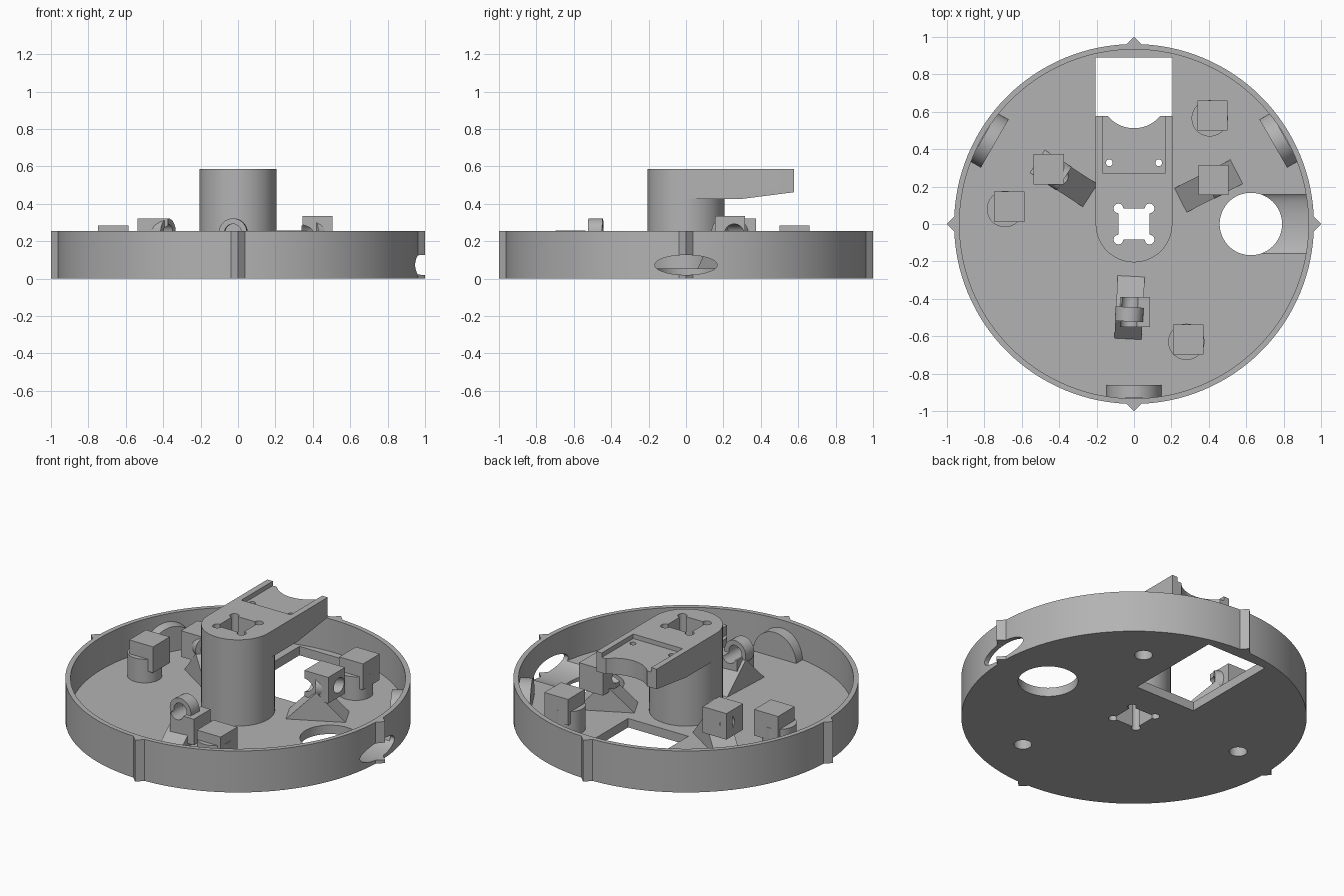
import bpy, bmesh, math
from mathutils import Matrix, Vector

if "Cube" in bpy.data.objects:
    bpy.data.objects.remove(bpy.data.objects["Cube"])

grey = bpy.data.materials.new("plain grey")
grey.diffuse_color = (0.45, 0.45, 0.45, 1)
grey.use_nodes = True
grey.node_tree.nodes["Principled BSDF"].inputs["Base Color"].default_value = grey.diffuse_color
FLOOR, TOP = 0.055, 0.255
ARM_TOP = 0.585


def finish(bm, name, matrix=None):
    bmesh.ops.recalc_face_normals(bm, faces=bm.faces)
    if matrix is not None:
        bm.transform(matrix)
    me = bpy.data.meshes.new(name)
    bm.to_mesh(me)
    bm.free()
    me.materials.append(grey)
    ob = bpy.data.objects.new(name, me)
    bpy.context.collection.objects.link(ob)
    return ob


def box(name, x0, x1, y0, y1, z0, z1):
    bm = bmesh.new()
    bmesh.ops.create_cube(bm, size=1)
    m = Matrix.Translation(((x0 + x1) / 2, (y0 + y1) / 2, (z0 + z1) / 2))
    return finish(bm, name, m @ Matrix.Diagonal((x1 - x0, y1 - y0, z1 - z0, 1)))


def cyl(name, x, y, r, z0, z1, n=48, matrix=None):
    bm = bmesh.new()
    bmesh.ops.create_cone(bm, cap_ends=True, segments=n, radius1=r, radius2=r, depth=z1 - z0)
    bm.transform(Matrix.Translation((x, y, (z0 + z1) / 2)))
    return finish(bm, name, matrix)


def prism(name, pts, width, matrix=None):
    """Profile of (y, z) points extruded along x, centred."""
    bm = bmesh.new()
    f = bm.faces.new([bm.verts.new((-width / 2, y, z)) for y, z in pts])
    ext = bmesh.ops.extrude_face_region(bm, geom=[f])["geom"]
    bmesh.ops.translate(bm, vec=(width, 0, 0),
                        verts=[v for v in ext if isinstance(v, bmesh.types.BMVert)])
    return finish(bm, name, matrix)


def boolean(ob, tools, op="DIFFERENCE", keep=False):
    for t in tools:
        mod = ob.modifiers.new("cut", "BOOLEAN")
        mod.operation, mod.object, mod.solver = op, t, "EXACT"
        bpy.context.view_layer.objects.active = ob
        bpy.ops.object.modifier_apply(modifier=mod.name)
        if not keep:
            bpy.data.objects.remove(t)
    return ob


def smooth(ob):
    bpy.ops.object.select_all(action="DESELECT")
    ob.select_set(True)
    bpy.context.view_layer.objects.active = ob
    bpy.ops.object.shade_smooth_by_angle(angle=math.radians(30))


def radial(deg, r=0, z=0):
    """Local +y points outward at the given angle."""
    return Matrix.Rotation(math.radians(deg - 90), 4, "Z") @ Matrix.Translation((0, r, z))


def cross_hole():
    """Square shaft with round corner reliefs."""
    tools = [box("shaft_cutter", -0.083, 0.083, -0.083, 0.083, -0.1, 0.8)]
    for sx in (-1, 1):
        for sy in (-1, 1):
            tools.append(cyl("relief_cutter", sx * 0.083, sy * 0.083, 0.026, -0.1, 0.8, 20))
    return tools


def side_port():
    """Flattened horizontal bore through the right of the rim."""
    m = (Matrix.Translation((0, 0, 0.073)) @ Matrix.Diagonal((1, 1, 0.053 / 0.167, 1))
         @ Matrix.Rotation(math.pi / 2, 4, "Y"))
    return cyl("port_cutter", 0, 0, 0.167, 0.62, 1.1, 64, m)


POSTS = [(-0.69, 0.08, -0.667, 0.093, 0.285),
         (0.405, 0.565, 0.42, 0.58, 0.285),
         (0.28, -0.63, 0.29, -0.617, 0.258)]

# Round tray with a rim, openings and locating ribs
tray = cyl("tray", 0, 0, 0.962, 0, TOP, 128)
tools = [cyl("tray_cutter", 0, 0, 0.933, FLOOR, 0.5, 128),
         box("window_cutter", -0.205, 0.205, 0.27, 0.89, -0.1, 0.2),
         cyl("round_opening_cutter", 0.625, 0, 0.167, -0.1, 0.2, 64), side_port()]
tools += [cyl("post_hole_cutter", p[0], p[1], 0.05, -0.1, 0.2, 32) for p in POSTS]
smooth(boolean(tray, tools + cross_hole()))

for i in range(4):
    m = radial(90 * i, 0.962) @ Matrix.Rotation(math.pi / 4, 4, "Z")
    s = 0.038 / math.sqrt(2)
    rib = prism("locating_rib", [(-s, 0), (s, 0), (s, TOP), (-s, TOP)], 2 * s, m)
    # Trim the rib flush with the inside of the rim
    trim = [cyl("rib_trim", 0, 0, 0.935, -0.1, 0.5, 128)]
    boolean(rib, trim + ([side_port()] if i == 0 else []))

# Central column with overhanging arm
column = cyl("column", 0, 0, 0.205, 0.03, 0.5, 64)
smooth(boolean(column, cross_hole()))

arm = prism("arm", [(0, 0.425), (0.29, 0.425), (0.578, 0.462), (0.578, ARM_TOP), (0, ARM_TOP)], 0.41)
head = cyl("arm_head", 0, 0, 0.205, 0.425, ARM_TOP, 64)
boolean(arm, [head], "UNION")
tools = [box("recess_cutter", -0.168, 0.168, 0.273, 0.7, 0.557, 0.7),
         cyl("notch_cutter", 0, 0.695, 0.183, 0.3, 0.7, 64)]
tools += [cyl("screw_cutter", s * 0.132, 0.327, 0.018, 0.3, 0.7, 16) for s in (-1, 1)]
smooth(boolean(arm, tools + cross_hole()))

# Three hollow posts, each with a block on top
for px, py, bx, by, bz in POSTS:
    post = cyl("post", px, py, 0.097, 0.03, 0.2)
    smooth(boolean(post, [cyl("post_hole_cutter", px, py, 0.05, -0.1, 0.12, 32)]))
    box("post_block", bx - 0.081, bx + 0.081, by - 0.081, by + 0.081, bz - 0.16, bz)

# Three ridged mounts with a ring on the crest and a block
for deg, bx, by, bz in [(27, 0.425, 0.235, 0.335), (147, -0.455, 0.292, 0.322), (267, 0.005, -0.47, 0.235)]:
    def bore(r=0.045, a=0.3, b=0.62):
        return cyl("bore", 0, 0, r, a, b, 32,
                   radial(deg, 0, 0.247) @ Matrix.Rotation(-math.pi / 2, 4, "X"))
    mount = prism("ridge_mount", [(0.275, 0.05), (0.62, 0.05), (0.45, 0.225)], 0.145, radial(deg))
    boolean(mount, [bore()])
    ring = bore(0.075, 0.445, 0.522)
    ring.name = "mount_ring"
    smooth(boolean(ring, [bore()]))
    block = box("mount_block", bx - 0.081, bx + 0.081, by - 0.081, by + 0.081, bz - 0.16, bz)
    smooth(boolean(block, [bore()]))

# Half-round plates against the inside of the rim
for deg in (30, 150, 270):
    n = 32
    arc = [(0.148 * math.cos(math.pi * k / n), 0.045 + 0.162 * math.sin(math.pi * k / n))
           for k in range(n + 1)]
    plate = prism("rim_plate", arc, 0.07,
                  radial(deg, 0.895) @ Matrix.Rotation(math.pi / 2, 4, "Z"))
    smooth(plate)
